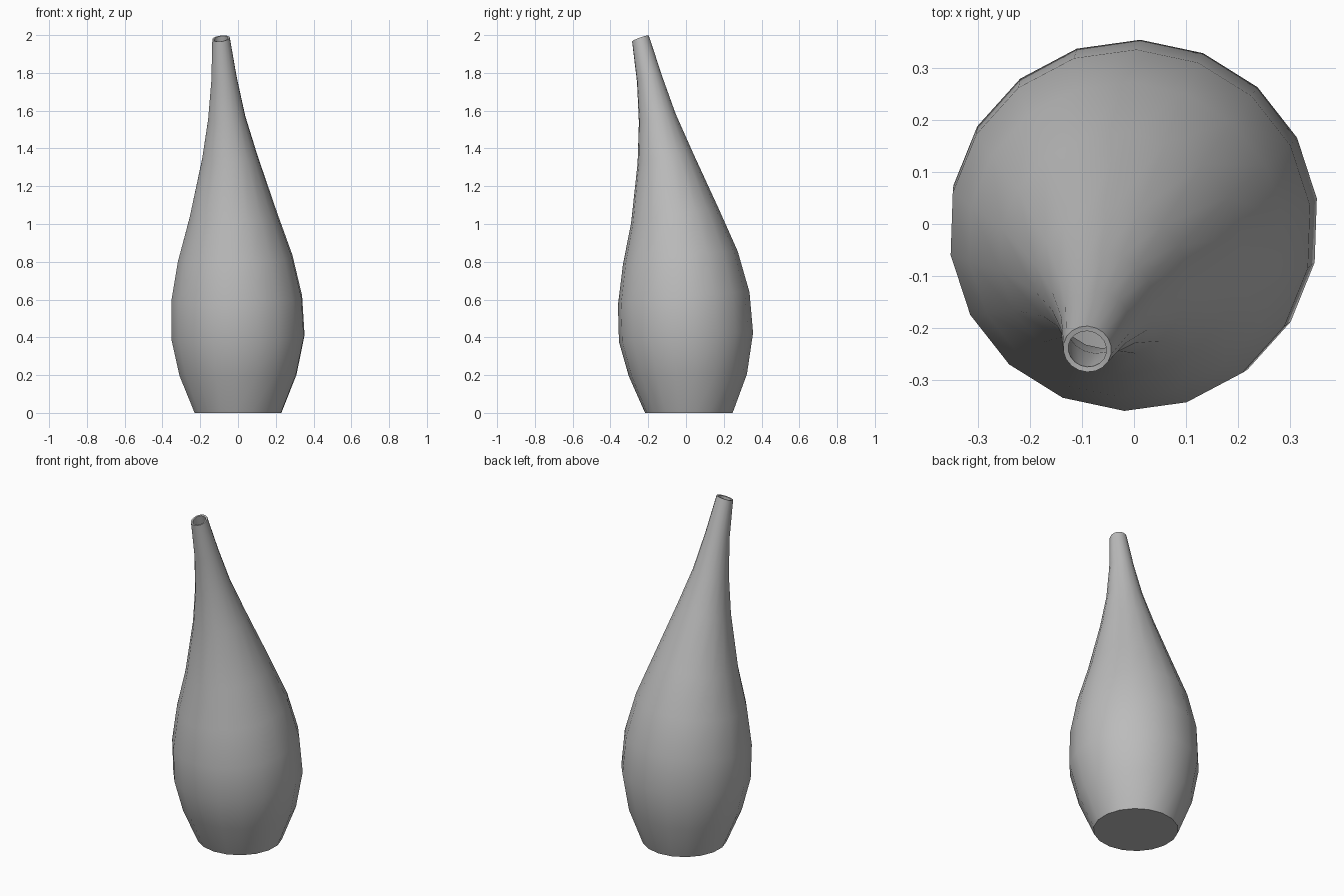
import bpy, bmesh, math
from mathutils import Matrix, Vector

cube = bpy.data.objects.get("Cube")
if cube:
    bpy.data.objects.remove(cube, do_unlink=True)

SIDES = 18
WALL = 0.01

# Cross-sections up the leaning body: centre x, y, z, radius, lean
sections = [
    (0.0, 0.015, 0.0, 0.232, 0.0),
    (0.0, 0.01, 0.2, 0.313, 0.02),
    (0.0, 0.0, 0.4, 0.356, 0.07),
    (-0.007, -0.012, 0.605, 0.35, 0.1),
    (-0.015, -0.03, 0.82, 0.306, 0.12),
    (-0.025, -0.057, 1.04, 0.236, 0.15),
    (-0.044, -0.11, 1.35, 0.149, 0.2),
    (-0.06, -0.152, 1.56, 0.1, 0.24),
    (-0.074, -0.194, 1.77, 0.068, 0.3),
    (-0.09, -0.241, 1.982, 0.047, 0.36),
]

# Glaze
glaze = bpy.data.materials.new("grey glaze")
glaze.use_nodes = True
colour = (0.5, 0.5, 0.5, 1)
glaze.diffuse_color = colour
glaze.node_tree.nodes["Principled BSDF"].inputs["Base Color"].default_value = colour

# Body: tilted rings joined into a closed-bottomed, open-mouthed skin
bm = bmesh.new()
rings = []
for x, y, z, radius, lean in sections:
    tilt = Matrix.Rotation(lean, 4, Vector((1, -0.35, 0)))
    ring = []
    for i in range(SIDES):
        a = math.tau * (i + 0.4) / SIDES
        p = tilt @ Vector((radius * math.cos(a), radius * math.sin(a), 0))
        ring.append(bm.verts.new(p + Vector((x, y, z))))
    rings.append(ring)

for low, high in zip(rings, rings[1:]):
    for i in range(SIDES):
        j = (i + 1) % SIDES
        bm.faces.new((low[i], low[j], high[j], high[i]))
bm.faces.new(reversed(rings[0]))

mesh = bpy.data.meshes.new("vase")
bm.to_mesh(mesh)
bm.free()
mesh.materials.append(glaze)
vase = bpy.data.objects.new("vase", mesh)
bpy.context.collection.objects.link(vase)

# Hollow wall with a flat rim
wall = vase.modifiers.new("wall", "SOLIDIFY")
wall.thickness = WALL
wall.offset = -1

# Smooth sides, crisp foot and rim
bpy.context.view_layer.objects.active = vase
vase.select_set(True)
bpy.ops.object.modifier_apply(modifier=wall.name)
bpy.ops.object.shade_smooth_by_angle(angle=math.radians(40))
